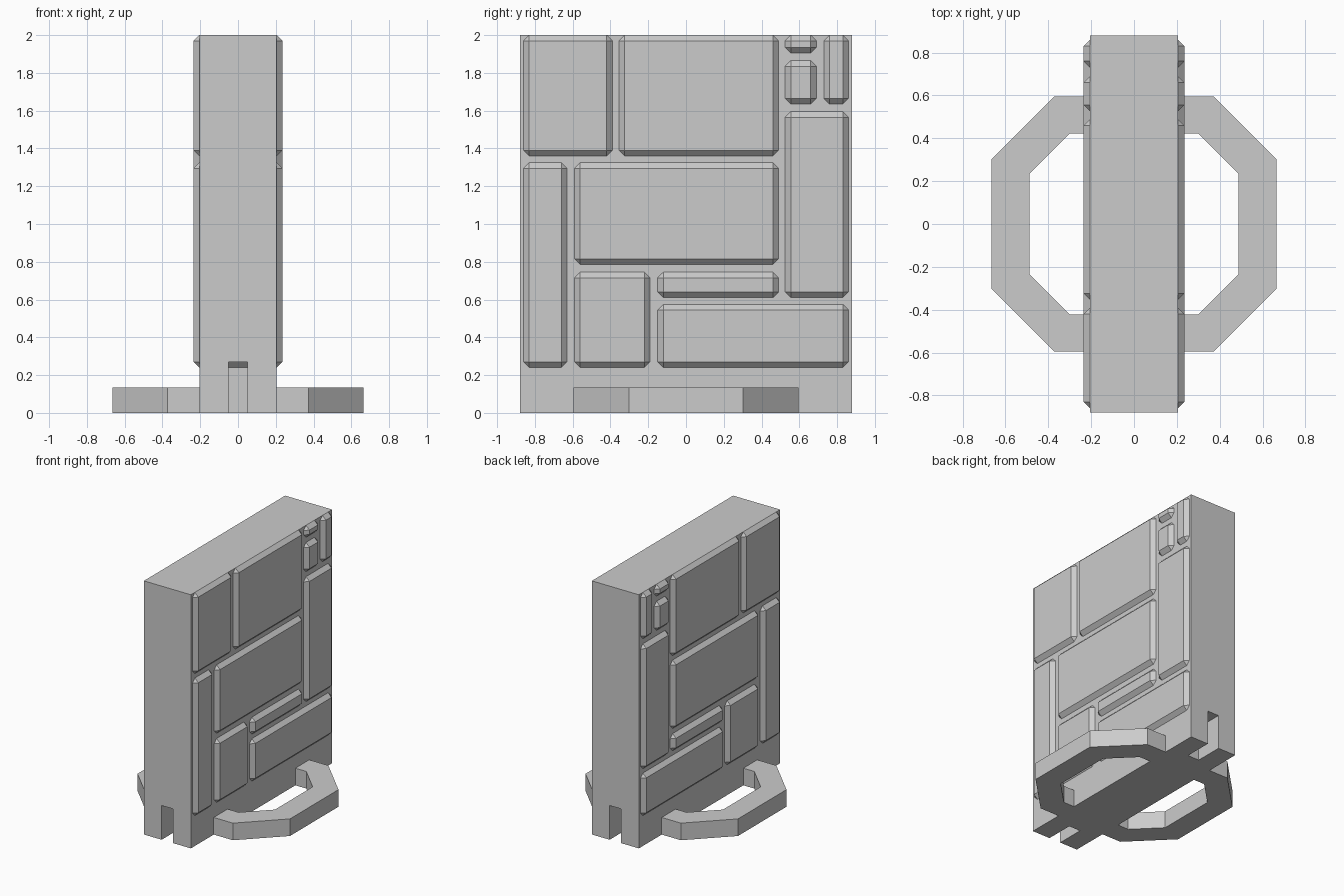
import bpy, bmesh
from mathutils import Vector

cube = bpy.data.objects.get("Cube")
if cube:
    bpy.data.objects.remove(cube, do_unlink=True)

stone = bpy.data.materials.new("stone grey")
stone.use_nodes = True
GREY = (0.6, 0.6, 0.6, 1)
stone.diffuse_color = GREY
stone.node_tree.nodes["Principled BSDF"].inputs["Base Color"].default_value = GREY

BODY_X, BODY_Y, TOP = 0.205, 0.88, 2.0
FACE_X = 0.235


def make_object(name, bm):
    bmesh.ops.recalc_face_normals(bm, faces=bm.faces)
    mesh = bpy.data.meshes.new(name)
    bm.to_mesh(mesh)
    bm.free()
    mesh.materials.append(stone)
    obj = bpy.data.objects.new(name, mesh)
    bpy.context.collection.objects.link(obj)
    return obj


def box(name, lo, hi, bevel=0):
    lo, hi = Vector(lo), Vector(hi)
    bm = bmesh.new()
    bmesh.ops.create_cube(bm, size=1)
    for v in bm.verts:
        v.co = (lo + hi) / 2 + v.co * (hi - lo)
    if bevel:
        bmesh.ops.bevel(bm, geom=bm.edges[:], offset=bevel, segments=1,
                        affect='EDGES', profile=0.5)
    return make_object(name, bm)


def prism(name, outline, sweep):
    bm = bmesh.new()
    face = bm.faces.new([bm.verts.new(p) for p in outline])
    moved = bmesh.ops.extrude_face_region(bm, geom=[face])["geom"]
    bmesh.ops.translate(bm, vec=sweep,
                        verts=[g for g in moved if isinstance(g, bmesh.types.BMVert)])
    # the starting cap stays as the closing face
    if len(bm.faces) == len(outline) + 1:
        bm.faces.new([v for v in bm.verts][:len(outline)])
    return make_object(name, bm)


def mirror_x(obj):
    mod = obj.modifiers.new("mirror", 'MIRROR')
    mod.use_axis = (True, False, False)


# Wall slab with a connector slot in the foot of each end
wall = box("wall_core", (-BODY_X, -BODY_Y, 0), (BODY_X, BODY_Y, TOP))
SLOT_DEPTH, SLOT_TOP, CHAMFER = 0.22, 0.27, 0.03
for end, name in ((-1, "front_slot_cutter"), (1, "back_slot_cutter")):
    back = BODY_Y - SLOT_DEPTH
    side = [(BODY_Y + 0.1, -0.1), (BODY_Y + 0.1, SLOT_TOP),
            (back + CHAMFER, SLOT_TOP), (back, SLOT_TOP - CHAMFER), (back, -0.1)]
    cutter = prism(name, [(-0.05, end * y, z) for y, z in side], (0.1, 0, 0))
    cutter.hide_render = True
    mod = wall.modifiers.new(name, 'BOOLEAN')
    mod.operation = 'DIFFERENCE'
    mod.solver = 'EXACT'
    mod.object = cutter
    bpy.context.view_layer.objects.active = wall
    bpy.ops.object.modifier_apply(modifier=mod.name)
    bpy.data.objects.remove(cutter, do_unlink=True)

# Chamfered stone blocks on both broad sides: y range, z range
blocks = [
    (-0.86, -0.39, 1.36, TOP), (-0.355, 0.49, 1.36, TOP),
    (0.525, 0.69, 1.905, TOP), (0.525, 0.69, 1.635, 1.865),
    (0.73, 0.86, 1.635, TOP), (0.525, 0.86, 0.61, 1.595),
    (-0.86, -0.63, 0.24, 1.325), (-0.59, 0.49, 0.785, 1.325),
    (-0.59, -0.19, 0.24, 0.745), (-0.15, 0.49, 0.61, 0.745),
    (-0.15, 0.86, 0.24, 0.575),
]
for i, (y0, y1, z0, z1) in enumerate(blocks, 1):
    block = box(f"stone_block_{i}", (0.12, y0, z0), (FACE_X, y1, z1), 0.03)
    mirror_x(block)

# Half-octagon foot loops on both sides
outer = [(0.15, 0.595), (0.372, 0.595), (0.665, 0.302)]
inner = [(0.487, 0.235), (0.3, 0.422), (0.15, 0.422)]
flip = lambda pts: [(x, -y) for x, y in reversed(pts)]
ring = outer + flip(outer) + flip(inner) + inner
foot = prism("foot_loop", [(x, y, 0) for x, y in ring], (0, 0, 0.135))
mirror_x(foot)
